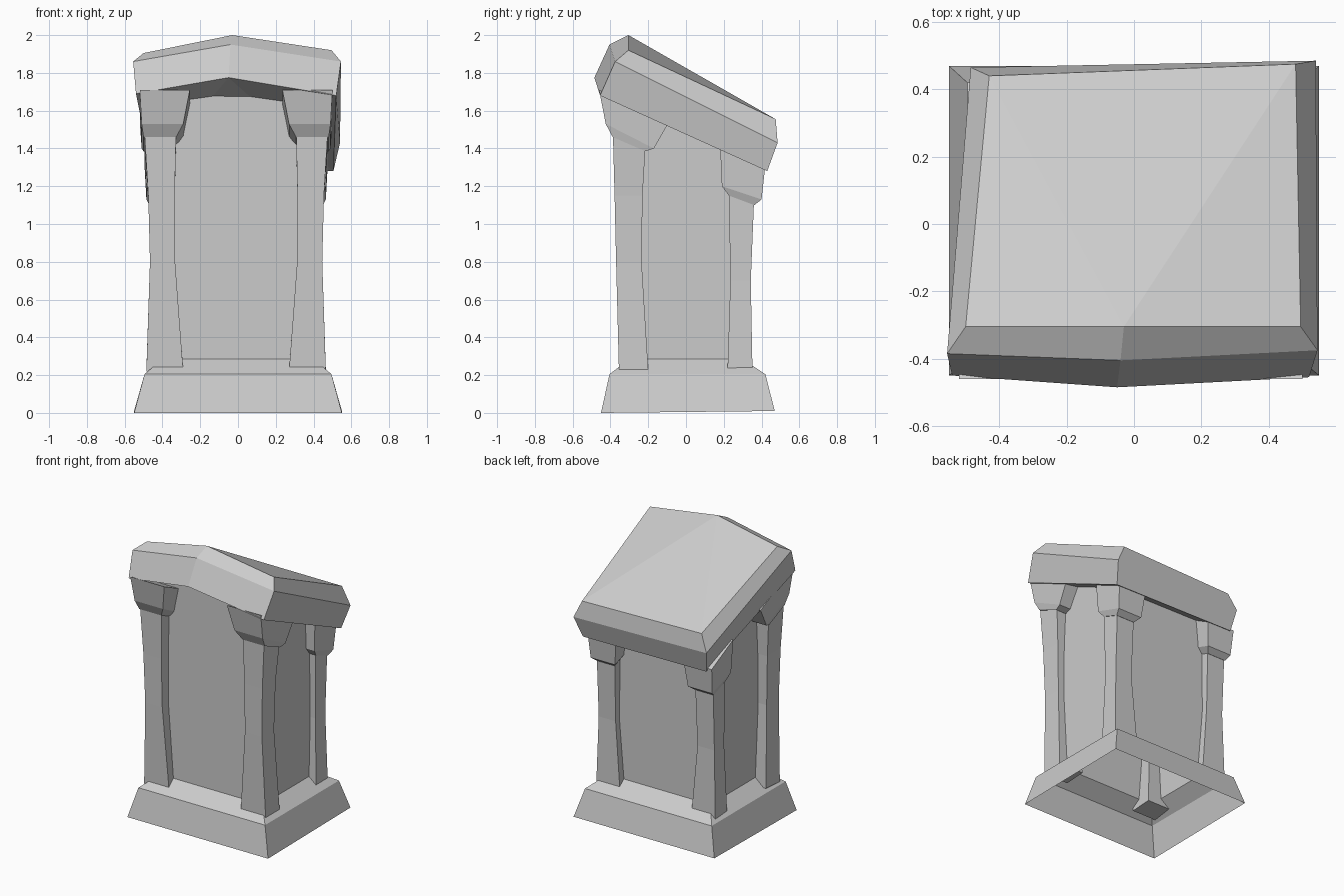
import bpy
import bmesh

default_cube = bpy.data.objects.get("Cube")
if default_cube:
    bpy.data.objects.remove(default_cube, do_unlink=True)

stone = bpy.data.materials.new("grey stone")
stone.use_nodes = True
stone.diffuse_color = (0.6, 0.6, 0.6, 1)
stone.node_tree.nodes["Principled BSDF"].inputs["Base Color"].default_value = stone.diffuse_color


def loft(name, rings, cap_bottom=True, cap_top=True):
    """Skin a stack of point rings; caps are fanned from their second point."""
    bm = bmesh.new()
    loops = [[bm.verts.new(point) for point in ring] for ring in rings]
    count = len(loops[0])
    for lower, upper in zip(loops, loops[1:]):
        for i in range(count):
            j = (i + 1) % count
            bm.faces.new((lower[i], lower[j], upper[j], upper[i]))
    caps = [loops[0]] * cap_bottom + [loops[-1]] * cap_top
    for cap in caps:
        fan = cap[1:] + cap[:1]
        for a, b in zip(fan[1:], fan[2:]):
            bm.faces.new((fan[0], a, b))
    bmesh.ops.recalc_face_normals(bm, faces=bm.faces)
    mesh = bpy.data.meshes.new(name)
    bm.to_mesh(mesh)
    bm.free()
    mesh.materials.append(stone)
    part = bpy.data.objects.new(name, mesh)
    bpy.context.collection.objects.link(part)
    return part


def rectangle(half_x, front, back, z_front, z_back):
    return [(-half_x, front, z_front), (half_x, front, z_front),
            (half_x, back, z_back), (-half_x, back, z_back)]


def corner_ring(side, shift, inner, outer, y_out, y_in, z_out, z_in):
    """Four points of a corner post section, mirrored by side."""
    x_in, x_out = side * inner + shift, side * outer + shift
    return [(x_out, y_out, z_out), (x_in, y_out, z_out),
            (x_in, y_in, z_in), (x_out, y_in, z_in)]


# Flared plinth with a sloping shoulder, open underneath
loft("plinth", [
    rectangle(0.55, -0.45, 0.47, 0.0, 0.01),
    rectangle(0.495, -0.405, 0.42, 0.205, 0.205),
    rectangle(0.40, -0.30, 0.30, 0.285, 0.285),
], cap_bottom=False, cap_top=False)

# Hollow body whose walls run up into the sloping desk
loft("body_panels", [
    rectangle(0.40, -0.30, 0.30, 0.285, 0.285),
    rectangle(0.40, -0.30, 0.30, 1.74, 1.45),
], cap_bottom=False, cap_top=False)

# Each section: inner x, outer x, outer y, inner y, outer z, inner z
front_post = [
    (0.28, 0.475, -0.355, -0.20, 0.22, 0.23),
    (0.323, 0.456, -0.37, -0.235, 0.80, 0.80),
    (0.325, 0.465, -0.378, -0.23, 1.15, 1.15),
    (0.318, 0.485, -0.387, -0.215, 1.48, 1.41),
]
front_capital = [
    (0.318, 0.49, -0.388, -0.215, 1.46, 1.385),
    (0.28, 0.50, -0.425, -0.17, 1.53, 1.40),
    (0.245, 0.51, -0.46, -0.09, 1.71, 1.54),
]
back_post = [
    (0.28, 0.465, 0.352, 0.22, 0.22, 0.23),
    (0.32, 0.452, 0.343, 0.235, 0.70, 0.70),
    (0.315, 0.455, 0.36, 0.227, 1.12, 1.17),
]
back_capital = [
    (0.315, 0.46, 0.362, 0.228, 1.10, 1.15),
    (0.285, 0.475, 0.40, 0.19, 1.13, 1.20),
    (0.265, 0.485, 0.42, 0.18, 1.31, 1.43),
]

# Waisted corner posts and their tilted capitals
for side, hand in ((-1, "right"), (1, "left")):
    for part_name, sections in (("front_post", front_post),
                                ("front_capital", front_capital),
                                ("back_post", back_post),
                                ("back_capital", back_capital)):
        loft(f"{hand}_{part_name}",
             [corner_ring(side, -0.01, *section) for section in sections])

# Sloping desk slab with a peaked front edge and bevelled top
underside = [(-0.54, -0.45, 1.69), (-0.05, -0.485, 1.775), (0.52, -0.455, 1.68),
             (0.505, 0.43, 1.28), (-0.46, 0.43, 1.29)]
rim = [(-0.555, -0.385, 1.86), (-0.04, -0.405, 1.95), (0.545, -0.375, 1.86),
       (0.54, 0.485, 1.43), (-0.485, 0.465, 1.44)]
desk_top = [(-0.50, -0.305, 1.905), (-0.03, -0.305, 2.0), (0.495, -0.305, 1.92),
            (0.48, 0.475, 1.555), (-0.43, 0.44, 1.555)]
loft("desk_slab", [underside, rim, desk_top])
